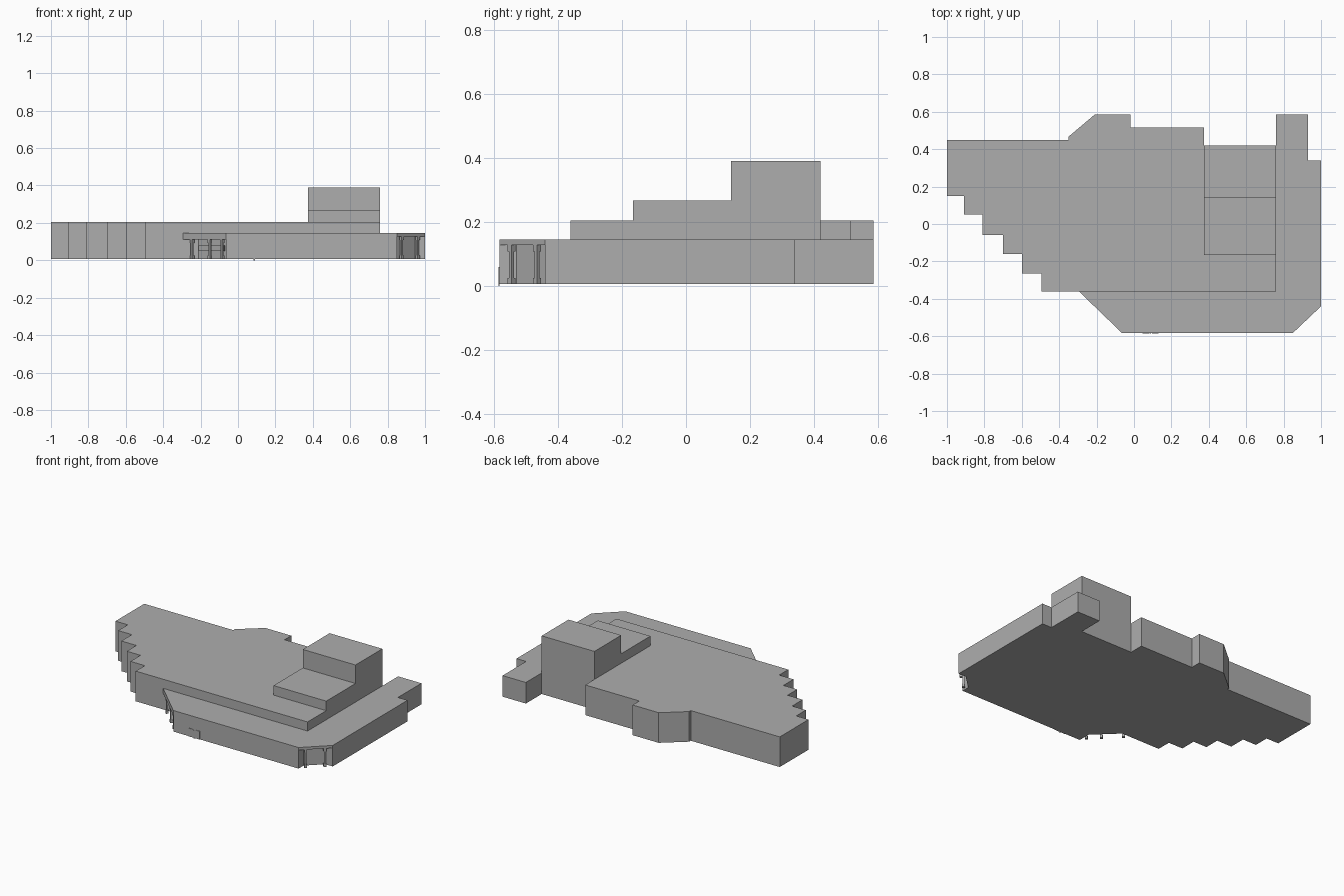
import bpy, bmesh, math

if "Cube" in bpy.data.objects:
    bpy.data.objects.remove(bpy.data.objects["Cube"])

grey = bpy.data.materials.new("concrete grey")
grey.diffuse_color = (0.42, 0.42, 0.42, 1)
grey.use_nodes = True
grey.node_tree.nodes["Principled BSDF"].inputs["Base Color"].default_value = grey.diffuse_color


def prism(name, outline, z0, z1):
    """Extrude a plan outline from z0 to z1."""
    bm = bmesh.new()
    face = bm.faces.new([bm.verts.new((x, y, z0)) for x, y in outline])
    ext = bmesh.ops.extrude_face_region(bm, geom=[face])
    for v in ext["geom"]:
        if isinstance(v, bmesh.types.BMVert):
            v.co.z = z1
    bmesh.ops.recalc_face_normals(bm, faces=bm.faces)
    mesh = bpy.data.meshes.new(name)
    bm.to_mesh(mesh)
    bm.free()
    mesh.materials.append(grey)
    obj = bpy.data.objects.new(name, mesh)
    bpy.context.collection.objects.link(obj)
    return obj


def box(name, x0, x1, y0, y1, z0, z1):
    return prism(name, [(x0, y0), (x1, y0), (x1, y1), (x0, y1)], z0, z1)


def column(name, x, y, top):
    """Slim square column turned 45 degrees, with a wider foot and head."""
    def diamond(r):
        return [(x + r, y), (x, y + r), (x - r, y), (x, y - r)]
    prism(name + "_foot", diamond(0.012), BASE, 0.025)
    prism(name + "_shaft", diamond(0.008), 0.025, top - 0.02)
    prism(name + "_head", diamond(0.012), top - 0.02, top)


BASE, LOW, HALL = 0.006, 0.145, 0.205

# Main hall with stepped south-west side
steps = [(-1.0, 0.15)]
for x, y in [(-0.91, 0.05), (-0.81, -0.06), (-0.70, -0.16), (-0.60, -0.265), (-0.495, -0.36)]:
    steps += [(x, steps[-1][1]), (x, y)]
prism("main_hall", steps + [
    (0.76, -0.36), (0.76, 0.42), (0.375, 0.42), (0.375, 0.515), (-0.02, 0.515),
    (-0.02, 0.585), (-0.21, 0.585), (-0.35, 0.467), (-0.35, 0.45), (-1.0, 0.45)], BASE, HALL)

# Upper storeys
box("upper_block", 0.375, 0.76, -0.165, 0.14, HALL, 0.268)
box("tower_block", 0.375, 0.76, 0.14, 0.42, HALL, 0.39)

# Low wing around the front and right, recessed at both front corners
prism("low_wing", [
    (-0.21, -0.36), (-0.065, -0.50), (-0.065, -0.582), (0.85, -0.582), (0.85, -0.53),
    (0.945, -0.44), (1.0, -0.44), (1.0, 0.34), (0.93, 0.34), (0.93, 0.585),
    (0.76, 0.585), (0.76, -0.36)], BASE, LOW)

# Corner canopies
prism("left_canopy", [(-0.295, -0.36), (-0.065, -0.582), (-0.065, -0.50), (-0.21, -0.36)], 0.112, LOW)
prism("right_canopy", [(0.85, -0.582), (1.0, -0.44), (0.945, -0.44), (0.85, -0.53)], 0.128, LOW)

# Canopy columns
for i, (x, y) in enumerate([(-0.245, -0.39), (-0.15, -0.482), (-0.085, -0.545)]):
    column(f"left_column_{i}", x, y, 0.112)
for i, (x, y) in enumerate([(0.875, -0.545), (0.96, -0.465)]):
    column(f"right_column_{i}", x, y, 0.128)

# Lintel over the recessed left entrance
prism("entrance_lintel", [(-0.21, -0.375), (-0.075, -0.505), (-0.07, -0.495), (-0.205, -0.36)], 0.05, 0.08)

# Small front door: two leaves and a centre post
box("door_leaf_left", 0.045, 0.08, -0.585, -0.582, BASE, 0.06)
box("door_leaf_right", 0.095, 0.13, -0.585, -0.582, BASE, 0.06)
box("door_post", 0.084, 0.091, -0.585, -0.582, 0.0, 0.055)
